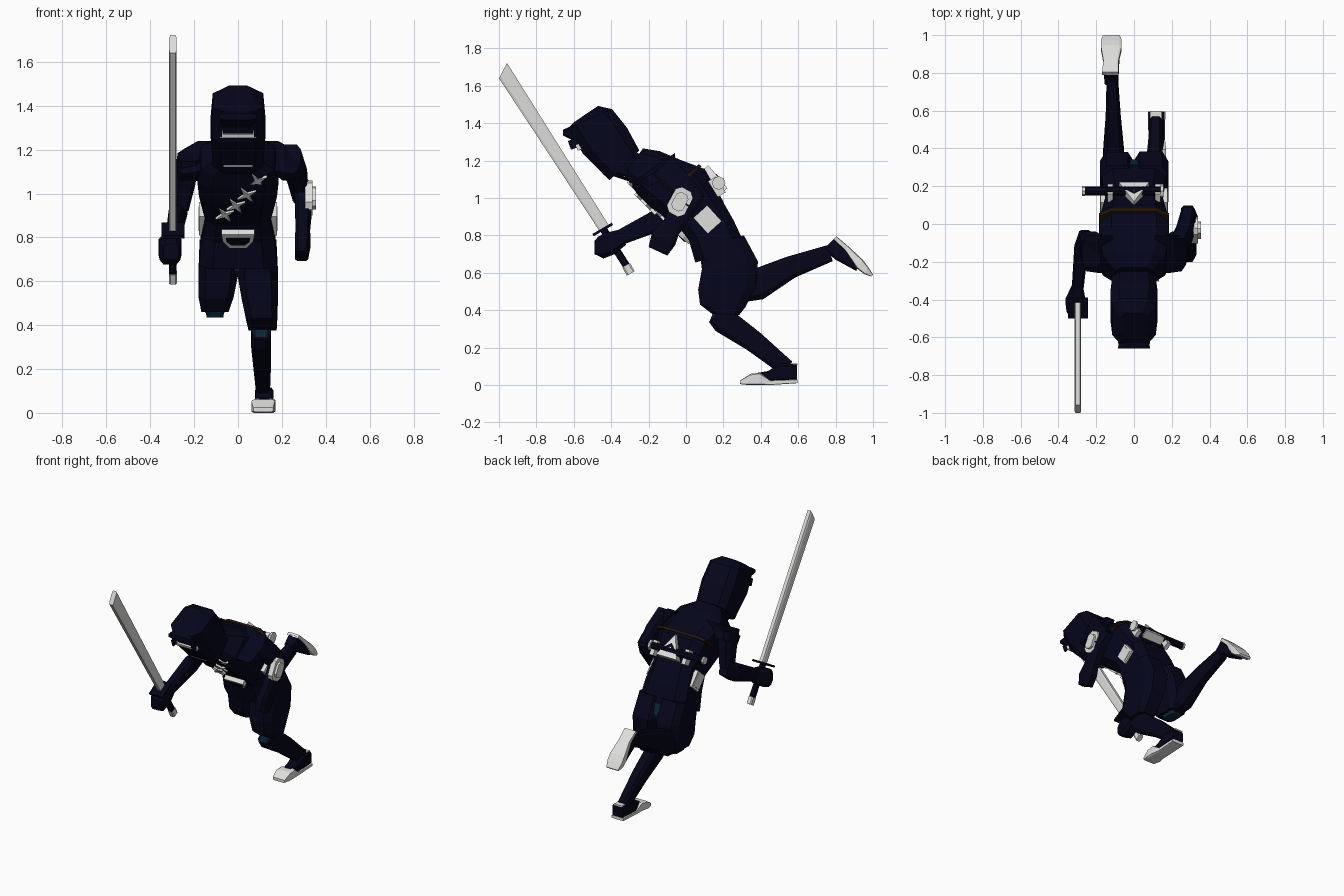
import bpy, bmesh, math
from mathutils import Vector


def material(name, rgb):
    m = bpy.data.materials.new(name)
    m.diffuse_color = (*rgb, 1)
    return m


NAVY = material("navy cloth", (0.0016, 0.0016, 0.0115))
BLACK = material("dark wrap", (0.0015, 0.0015, 0.0095))
WHITE = material("white trim", (0.74, 0.74, 0.73))
STEEL = material("blade steel", (0.72, 0.72, 0.71))
TEAL = material("teal cuff", (0.003, 0.018, 0.036))
BROWN = material("brown belt", (0.018, 0.008, 0.003))


def finish(bm, name, mat):
    bmesh.ops.recalc_face_normals(bm, faces=bm.faces)
    me = bpy.data.meshes.new(name)
    bm.to_mesh(me)
    bm.free()
    me.materials.append(mat)
    ob = bpy.data.objects.new(name, me)
    bpy.context.collection.objects.link(ob)
    return ob


def loft(name, sections, mat, c=0.35):
    """Chamfered tube; section = (x centre, x half width, front (y,z), back (y,z))."""
    k = 1 - c
    shape = [(1, -k), (1, k), (k, 1), (-k, 1), (-1, k), (-1, -k), (-k, -1), (k, -1)]
    bm = bmesh.new()
    rings = []
    for x, hw, f, b in sections:
        f, b = Vector((x, *f)), Vector((x, *b))
        mid, half = (f + b) / 2, (b - f) / 2
        rings.append([bm.verts.new(mid + half * v + Vector((hw * u, 0, 0))) for u, v in shape])
    for r, s in zip(rings, rings[1:]):
        for i in range(8):
            j = (i + 1) % 8
            bm.faces.new((r[i], r[j], s[j], s[i]))
    bm.faces.new(rings[0])
    bm.faces.new(rings[-1])
    return finish(bm, name, mat)


def limb(name, pts, mat, c=0.35):
    """Tube along points (x, y, z, x half width, half depth) in the side plane."""
    secs = []
    for i, (x, y, z, hw, hd) in enumerate(pts):
        a, b = pts[max(i - 1, 0)], pts[min(i + 1, len(pts) - 1)]
        d = Vector((b[1] - a[1], b[2] - a[2])).normalized() * hd
        secs.append((x, hw, (y - d.y, z + d.x), (y + d.y, z - d.x)))
    return loft(name, secs, mat, c)


def box(name, loc, size, mat, rx=0.0, bevel=0.0):
    bm = bmesh.new()
    bmesh.ops.create_cube(bm, size=1)
    bmesh.ops.scale(bm, vec=size, verts=bm.verts)
    if bevel:
        es = [e for e in bm.edges if abs((e.verts[0].co - e.verts[1].co).x) > size[0] * 0.9]
        bmesh.ops.bevel(bm, geom=es, offset=bevel, segments=1, affect='EDGES')
    ob = finish(bm, name, mat)
    ob.location = loc
    ob.rotation_euler = (math.radians(rx), 0, 0)
    return ob


def prism(name, outline, depth, loc, mat, rx):
    bm = bmesh.new()
    f = bm.faces.new([bm.verts.new((x, y, 0)) for x, y in outline])
    up = bmesh.ops.extrude_face_region(bm, geom=[f])['geom']
    bmesh.ops.translate(bm, vec=(0, 0, depth), verts=[v for v in up if isinstance(v, bmesh.types.BMVert)])
    ob = finish(bm, name, mat)
    ob.location = loc
    ob.rotation_euler = (math.radians(rx), 0, 0)


# Torso, leaning forward, jacket skirt and trouser seat
loft("torso", [(0, .10, (-.33, 1.13), (-.23, 1.265)),
               (0, .165, (-.30, 1.08), (-.14, 1.25)),
               (0, .185, (-.26, 1.02), (-.02, 1.20)),
               (0, .178, (-.19, .95), (.10, 1.155)),
               (0, .148, (-.04, .85), (.20, .98))], NAVY)
loft("jacket_skirt", [(0, .148, (-.045, .855), (.195, .985)),
                      (0, .165, (.015, .775), (.255, .88)),
                      (0, .178, (.05, .655), (.325, .73))], NAVY)
loft("trouser_seat", [(0, .07, (.10, .72), (.315, .76)),
                      (0, .065, (.12, .645), (.342, .69)),
                      (0, .05, (.15, .62), (.335, .645))], TEAL)
loft("back_belt", [(0, .185, (-.08, 1.05), (.068, 1.180)),
                   (0, .185, (-.07, 1.04), (.084, 1.170))], BROWN)

# Hooded head, visor and face slit
loft("hood", [(0, .115, (-.41, 1.095), (-.25, 1.255)),
              (0, .125, (-.55, 1.235), (-.315, 1.375)),
              (0, .115, (-.63, 1.375), (-.395, 1.475)),
              (0, .065, (-.60, 1.405), (-.47, 1.492))], NAVY)
loft("neck", [(0, .09, (-.28, 1.08), (-.2, 1.22)), (0, .10, (-.40, 1.12), (-.29, 1.25))], NAVY)
loft("visor", [(0, .075, (-.59, 1.30), (-.60, 1.39)),
               (0, .085, (-.658, 1.335), (-.658, 1.365))], NAVY)
box("face_slit", (0, -.572, 1.264), (.15, .02, .018), WHITE, 20)
for s in (-1, 1):
    box("face_slit_end", (s * .077, -.574, 1.272), (.016, .022, .032), WHITE, 20)
    box("visor_point", (s * .078, -.60, 1.29), (.012, .05, .05), NAVY, 20)

# Collar trim and belt buckle
box("collar_trim", (0, -.437, 1.13), (.13, .012, .012), WHITE, 45)
box("collar_side_trim", (0, -.335, 1.125), (.17, .012, .03), WHITE, 45)
buckle = [(-.075, .045), (.075, .045), (.07, 0), (.04, -.045), (-.04, -.045), (-.07, 0)]
prism("buckle", buckle, .03, (0, .0, .805), WHITE, 138)
prism("buckle_centre", [(x * .74, y * .5 - .002) for x, y in buckle], .035, (0, .0, .805), NAVY, 138)

# Throwing stars across the chest
star = [(r * math.cos(a), r * math.sin(a)) for i in range(8)
        for r, a in [(.05 if i % 2 == 0 else .013, math.radians(i * 45 + 32))]]
for x, y, z in [(.09, -.275, 1.065), (.04, -.235, 1.00), (-.01, -.185, .95), (-.06, -.13, .91)]:
    prism("throwing_star", star, .016, (x, y, z), WHITE, 135)

# Hip and back pouches on both sides
for s in (-1, 1):
    box("hip_pouch", (s * .157, .115, .885), (.040, .10, .115), WHITE, 42)
    box("hip_pouch_flap", (s * .175, .115, .885), (.012, .075, .085), WHITE, 42)
    box("back_pouch", (s * .125, .165, 1.06), (.03, .10, .05), WHITE, -58)

# Sheath across the lower back with white wedge
for a, b, r, m, n in [(-.26, .14, .024, BLACK, "sheath"), (-.275, -.26, .026, WHITE, "sheath_cap"),
                      (.14, .155, .036, WHITE, "sheath_mouth")]:
    bm = bmesh.new()
    bmesh.ops.create_cone(bm, cap_ends=True, segments=8, radius1=r, radius2=r, depth=b - a)
    ob = finish(bm, n, m)
    ob.location = ((a + b) / 2, .175, 1.08)
    ob.rotation_euler = (0, math.pi / 2, 0)
prism("back_wedge", [(-.08, .075), (.08, .075), (0, -.085)], .07, (0, .12, 1.065), WHITE, -50)
prism("back_wedge_band", [(-.055, .025), (0, -.02), (.055, .025), (.048, .039), (0, 0), (-.048, .039)],
      .074, (0, .12, 1.065), NAVY, -50)

# Shoulders
for s in (-1, 1):
    loft("shoulder", [(s * .15, .05, (-.26, 1.10), (-.06, 1.24)),
                      (s * .21, .065, (-.25, 1.09), (-.06, 1.20)),
                      (s * .235, .05, (-.20, 1.06), (-.04, 1.14))], NAVY)

# Left arm, swung back, with forearm guard
limb("left_upper_arm", [(.235, -.13, 1.17, .05, .075), (.27, -.04, 1.08, .045, .065),
                        (.285, .05, .99, .035, .055)], NAVY)
limb("left_forearm", [(.285, .06, 1.04, .035, .05), (.30, .0, .97, .04, .065),
                      (.295, -.08, .84, .033, .055)], NAVY)
limb("left_hand", [(.295, -.08, .85, .03, .055), (.295, -.12, .78, .036, .07),
                   (.29, -.15, .715, .03, .055)], BLACK)
box("forearm_guard", (.322, -.033, .98), (.035, .105, .15), WHITE, -28, .025)
box("forearm_guard_top", (.344, -.033, .98), (.022, .07, .10), WHITE, -28, .018)

# Right arm, reaching forward
limb("right_upper_arm", [(-.225, -.16, 1.17, .05, .075), (-.24, -.12, 1.05, .045, .065),
                         (-.26, -.09, .93, .035, .055)], NAVY)
limb("right_forearm", [(-.26, -.05, .93, .03, .04), (-.28, -.13, .89, .036, .06),
                       (-.30, -.36, .785, .03, .04)], NAVY)
limb("right_fist", [(-.30, -.34, .79, .03, .045), (-.31, -.41, .755, .052, .062),
                    (-.31, -.455, .735, .047, .06), (-.305, -.49, .735, .035, .035)], BLACK)

# Sword
SX = -.297
loft("blade", [(SX, .017, (-.46, .82), (-.41, .85)),
               (SX, .017, (-1.0, 1.64), (-.957, 1.722))], STEEL, .3)
box("sword_guard", (SX, -.445, .832), (.105, .12, .014), BLACK, 30)
limb("sword_handle", [(SX, -.44, .83, .016, .02), (SX, -.317, .635, .017, .02)], BLACK)
limb("sword_pommel", [(SX, -.32, .64, .018, .024), (SX, -.295, .597, .018, .024)], WHITE)

# Left leg, planted
loft("left_thigh", [(.09, .085, (.07, .74), (.31, .80)),
                    (.09, .092, (.085, .62), (.385, .66)),
                    (.10, .082, (.065, .51), (.37, .52)),
                    (.108, .071, (.075, .43), (.32, .42)),
                    (.112, .064, (.14, .38), (.285, .375))], NAVY)
loft("left_knee_cuff", [(.105, .045, (.15, .40), (.27, .40)),
                        (.105, .042, (.128, .345), (.255, .36))], TEAL)
limb("left_shin", [(.105, .165, .38, .044, .06), (.105, .20, .345, .046, .07),
                   (.11, .36, .235, .04, .058), (.115, .54, .09, .03, .045)], BLACK)
loft("left_shoe", [(.12, .030, (.38, .03), (.38, .065)),
                   (.12, .040, (.44, .02), (.44, .075)),
                   (.12, .042, (.50, .02), (.50, .115)),
                   (.12, .042, (.594, .025), (.594, .11))], BLACK, .25)
loft("left_sole", [(.115, .045, (.29, .005), (.29, .025)),
                   (.115, .054, (.335, 0), (.345, .06)),
                   (.12, .050, (.385, 0), (.395, .066)),
                   (.12, .044, (.45, 0), (.45, .025)),
                   (.12, .046, (.595, .01), (.595, .03))], WHITE, .2)
box("left_heel_pad", (.115, .567, .111), (.06, .06, .01), WHITE)

# Right leg, kicked up behind
loft("right_thigh", [(-.09, .085, (.07, .74), (.31, .80)),
                     (-.09, .090, (.10, .62), (.38, .66)),
                     (-.10, .08, (.12, .52), (.38, .56)),
                     (-.105, .062, (.17, .46), (.35, .46))], NAVY)
loft("right_knee_cuff", [(-.105, .045, (.19, .48), (.33, .48)),
                         (-.105, .038, (.21, .435), (.32, .435))], TEAL)
limb("right_shin", [(-.105, .30, .50, .05, .06), (-.108, .375, .535, .055, .085),
                    (-.11, .56, .63, .04, .06), (-.115, .77, .705, .03, .045)], BLACK)
loft("right_shoe", [(-.12, .036, (.735, .725), (.795, .785)),
                    (-.12, .040, (.80, .67), (.85, .73)),
                    (-.12, .045, (.91, .61), (.925, .645))], BLACK, .25)
loft("right_sole", [(-.125, .044, (.788, .778), (.805, .795)),
                    (-.122, .040, (.85, .72), (.868, .742)),
                    (-.12, .055, (.915, .622), (.945, .67)),
                    (-.12, .055, (.955, .592), (.975, .63)),
                    (-.12, .045, (.99, .58), (1.0, .59))], WHITE, .2)
